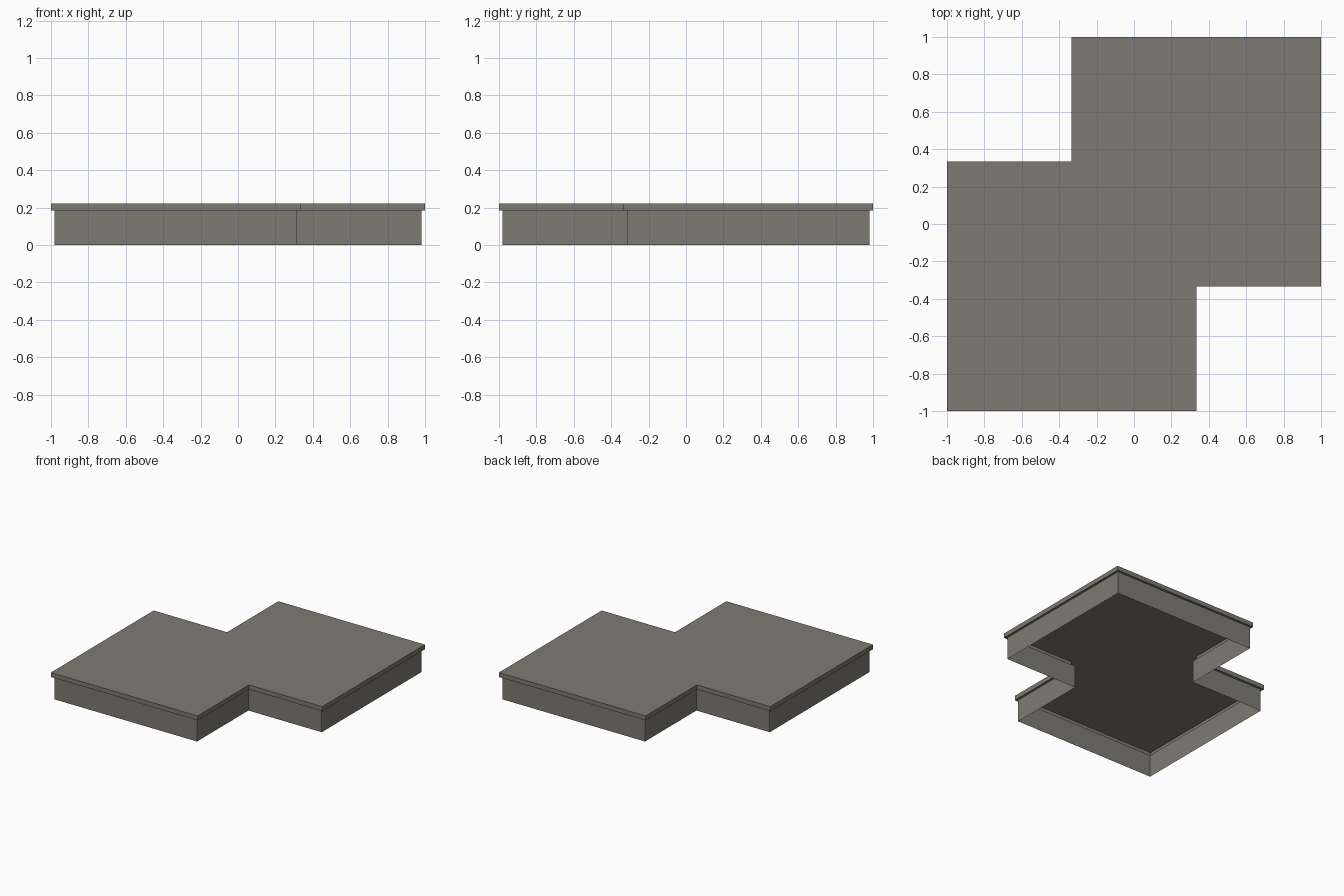
import bpy

if "Cube" in bpy.data.objects:
    bpy.data.objects.remove(bpy.data.objects["Cube"])

U = 1 / 54          # module: overhang is one unit, lip height two
T = 1 / 3           # position of the two notched corners

# flat stone grey
stone = bpy.data.materials.new("stone_grey")
stone.diffuse_color = (0.212, 0.198, 0.170, 1)
stone.use_nodes = True
stone.node_tree.nodes["Principled BSDF"].inputs["Base Color"].default_value = stone.diffuse_color


def outline(inset, z):
    """Square with two opposite corners notched, offset inward."""
    a, b = 1 - inset, T - inset
    return [(x, y, z) for x, y in [(-a, -a), (b, -a), (b, -b), (a, -b),
                                   (a, a), (-b, a), (-b, b), (-a, b)]]


def shell(name, rings, cap):
    """Open-bottomed shell through stacked outlines, optional top face."""
    verts = [v for inset, z in rings for v in outline(inset, z)]
    faces = [(r * 8 + i, r * 8 + (i + 1) % 8, r * 8 + 8 + (i + 1) % 8, r * 8 + 8 + i)
             for r in range(len(rings) - 1) for i in range(8)]
    if cap:
        faces.append(tuple(range(len(verts) - 8, len(verts))))
    mesh = bpy.data.meshes.new(name)
    mesh.from_pydata(verts, [], faces)
    mesh.materials.append(stone)
    obj = bpy.data.objects.new(name, mesh)
    bpy.context.collection.objects.link(obj)
    return obj


# recessed side walls, open underneath
shell("side_walls", [(U, 0), (U, 10 * U)], False)
# overhanging slab: soffit strip, rim and top surface
shell("top_slab", [(U, 10 * U), (0, 10 * U), (0, 12 * U)], True)
